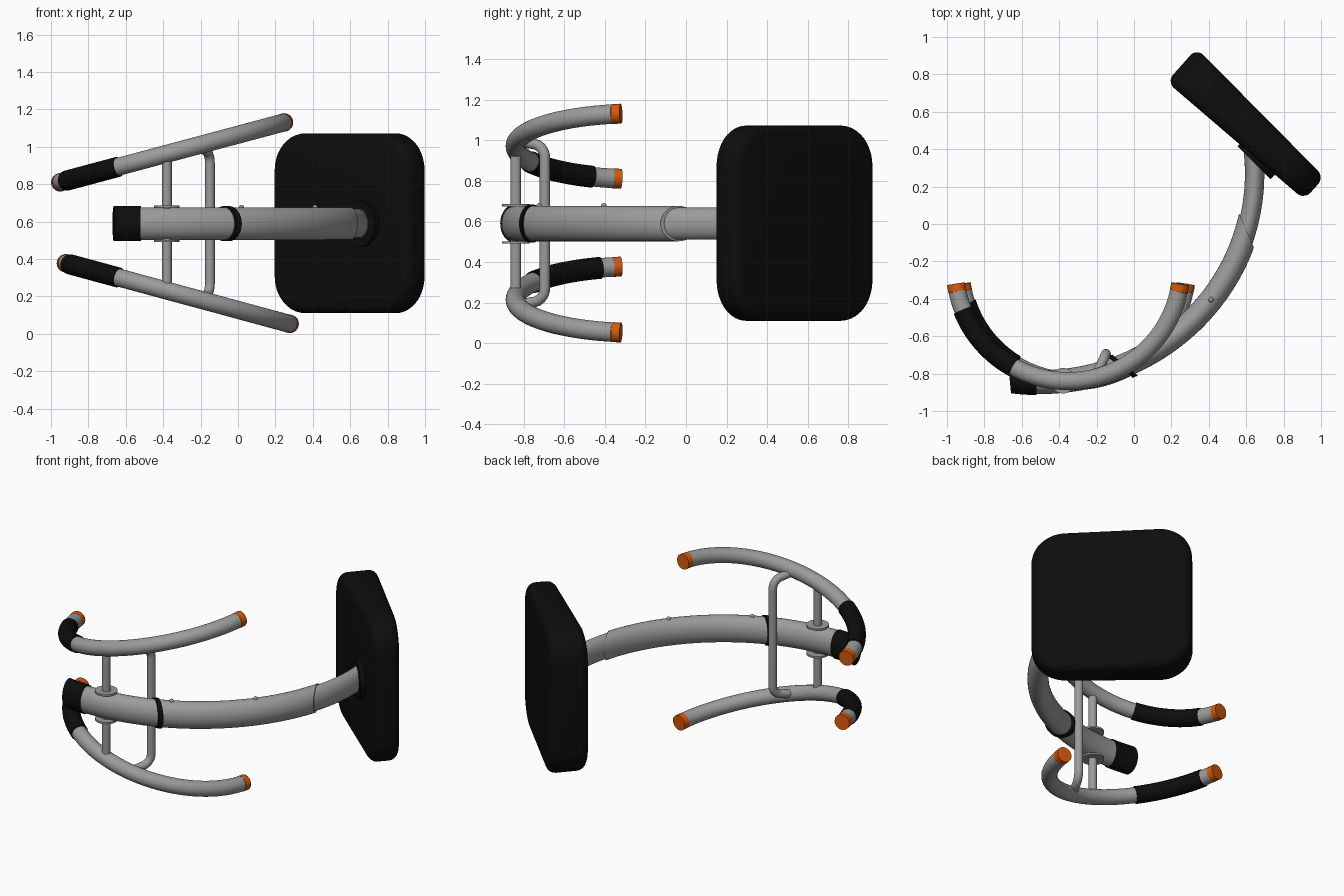
import bpy, bmesh, math
from mathutils import Vector, Matrix

if "Cube" in bpy.data.objects:
    bpy.data.objects.remove(bpy.data.objects["Cube"])


def material(name, rgb):
    m = bpy.data.materials.new(name)
    m.diffuse_color = (*rgb, 1)
    m.use_nodes = True
    m.node_tree.nodes["Principled BSDF"].inputs["Base Color"].default_value = m.diffuse_color
    return m


GREY = material("satin_grey", (0.33, 0.33, 0.33))
BLACK = material("soft_black", (0.004, 0.004, 0.004))
ORANGE = material("orange_plastic", (0.66, 0.1, 0.004))
MID_Z = 0.592


def finish(name, bm, mat, angle=40):
    bmesh.ops.recalc_face_normals(bm, faces=bm.faces)
    mesh = bpy.data.meshes.new(name)
    bm.to_mesh(mesh)
    bm.free()
    ob = bpy.data.objects.new(name, mesh)
    bpy.context.collection.objects.link(ob)
    mesh.materials.append(mat)
    bpy.context.view_layer.objects.active = ob
    ob.select_set(True)
    bpy.ops.object.shade_smooth_by_angle(angle=math.radians(angle))
    ob.select_set(False)
    return ob


def sweep(name, pts, rh, rv, mat, slant=(0, 0), ref=(0, 0, 1), sides=32):
    """Oval tube along points; slant skews the start and end cuts."""
    bm = bmesh.new()
    rings, n = [], len(pts)
    for i, p in enumerate(pts):
        tan = (pts[min(i + 1, n - 1)] - pts[max(i - 1, 0)]).normalized()
        side = tan.cross(Vector(ref)).normalized()
        up = side.cross(tan)
        k = slant[0] + (slant[1] - slant[0]) * i / (n - 1)
        ring = []
        for j in range(sides):
            a = math.tau * j / sides
            c, s = math.cos(a), math.sin(a)
            ring.append(bm.verts.new(p + side * rh * c + up * rv * s + tan * k * c))
        rings.append(ring)
    for r0, r1 in zip(rings, rings[1:]):
        for j in range(sides):
            k = (j + 1) % sides
            bm.faces.new((r0[j], r0[k], r1[k], r1[j]))
    bm.faces.new(rings[0])
    bm.faces.new(rings[-1])
    return finish(name, bm, mat)


def cylinder(name, centre, radius, depth, mat, axis=(0, 0, 1)):
    bm = bmesh.new()
    rot = Vector(axis).to_track_quat('Z', 'Y').to_matrix().to_4x4()
    bmesh.ops.create_cone(bm, cap_ends=True, segments=32, radius1=radius, radius2=radius,
                          depth=depth, matrix=Matrix.Translation(centre) @ rot)
    return finish(name, bm, mat)


# Main oval boom, curved in plan
def boom(t0, t1, n):
    return [Vector((-0.5 + 1.145 * math.cos(t), 0.27 + 1.115 * math.sin(t), MID_Z - 0.003))
            for t in (t0 + (t1 - t0) * i / n for i in range(n + 1))]


sweep("main_boom", boom(-1.70, -0.277, 48), 0.064, 0.087, GREY, (0.014, -0.075))
sweep("boom_extension", boom(-0.42, 0.2, 20), 0.052, 0.079, GREY)
sweep("boom_end_cap", boom(-1.715, -1.588, 6), 0.07, 0.094, BLACK, (0.016, 0))
sweep("boom_collar", boom(-1.19, -1.165, 2), 0.078, 0.094, BLACK, (0.042, 0.042))

for i, t in enumerate((-0.65, -1.10)):
    p = boom(t, t, 1)[0]
    bm = bmesh.new()
    bmesh.ops.create_uvsphere(bm, u_segments=16, v_segments=8, radius=0.014,
                              matrix=Matrix.Translation((p.x, p.y, 0.676)))
    finish(f"boom_button_{i + 1}", bm, GREY)


# Upper and lower U-shaped handle bars with grips and end plugs
def bar(cx, cz, rise, d0, d1, n=32):
    out = []
    for i in range(n + 1):
        t = math.radians(d0 + (d1 - d0) * i / n)
        out.append(Vector((cx + 0.605 * math.cos(t), -0.235 + 0.605 * math.sin(t),
                           cz + rise * math.cos(t))))
    return out


for label, cx, cz, rise, g0, g1 in (("upper", -0.352, 0.97, 0.162, -158, -118.5),
                                    ("lower", -0.322, 0.215, -0.164, -162, -121.5)):
    sweep(label + "_handle_bar", bar(cx, cz, rise, -168, -12, 64), 0.048, 0.048, GREY)
    sweep(label + "_grip", bar(cx, cz, rise, g0, g1), 0.054, 0.054, BLACK)
    for side, a, b in (("left", -171.9, -168), ("right", -12, -8.1)):
        sweep(f"{label}_{side}_plug", bar(cx, cz, rise, a, b, 2), 0.049, 0.049, ORANGE)

# Pivot post with washers on the boom
cylinder("pivot_post", (-0.38, -0.838, MID_Z), 0.026, 0.72, GREY)
for label, z in (("top", 0.68), ("bottom", 0.496)):
    cylinder(label + "_washer", (-0.38, -0.838, z), 0.068, 0.012, GREY)

# Brace rod with bent ends reaching the handle bars
half = [Vector((-0.21, -0.82, 0.405))]
for i in range(9):
    a = math.pi / 2 * (1 - i / 8)
    s = 0.07 * (1 - math.cos(a))
    half.append(Vector((-0.15 - s * 0.42, -0.695 - s * 0.9, 0.32 + 0.07 * math.sin(a))))
path = [Vector((p.x, p.y, MID_Z + p.z)) for p in half]
path += [Vector((p.x, p.y, MID_Z - p.z)) for p in reversed(half)]
sweep("brace_rod", path, 0.026, 0.026, GREY, ref=(0.906, -0.423, 0), sides=24)

# Wedge-shaped rounded pad: back and front edges in plan
A, D = Vector((0.175, 0.76)), Vector((0.91, 0.13))
B, C = Vector((0.335, 0.94)), Vector((1.018, 0.25))
LENGTH, R, Z0, Z1 = 0.97, 0.2, 0.11, 1.072
outline = []
for q, (u, z) in enumerate(((LENGTH - R, Z1 - R), (R, Z1 - R), (R, Z0 + R), (LENGTH - R, Z0 + R))):
    for i in range(11):
        a = math.pi / 2 * (q + i / 10)
        outline.append(((u + R * math.cos(a)) / LENGTH, z + R * math.sin(a)))
bm = bmesh.new()
inner = [bm.verts.new((*A.lerp(D, u), z)) for u, z in outline]
outer = [bm.verts.new((*B.lerp(C, u), z)) for u, z in outline]
rims = [bm.faces.new(inner), bm.faces.new(outer)]
for i in range(len(outline)):
    k = (i + 1) % len(outline)
    bm.faces.new((inner[i], inner[k], outer[k], outer[i]))
bmesh.ops.recalc_face_normals(bm, faces=bm.faces)
bmesh.ops.bevel(bm, geom=[e for f in rims for e in f.edges], offset=0.05, segments=5,
                profile=0.5, affect='EDGES')
finish("pad", bm, BLACK)

# Mounting flange between boom and pad
cylinder("pad_flange", (0.66, 0.345, MID_Z - 0.003), 0.125, 0.05, BLACK, (0.7, 0.7, 0))
